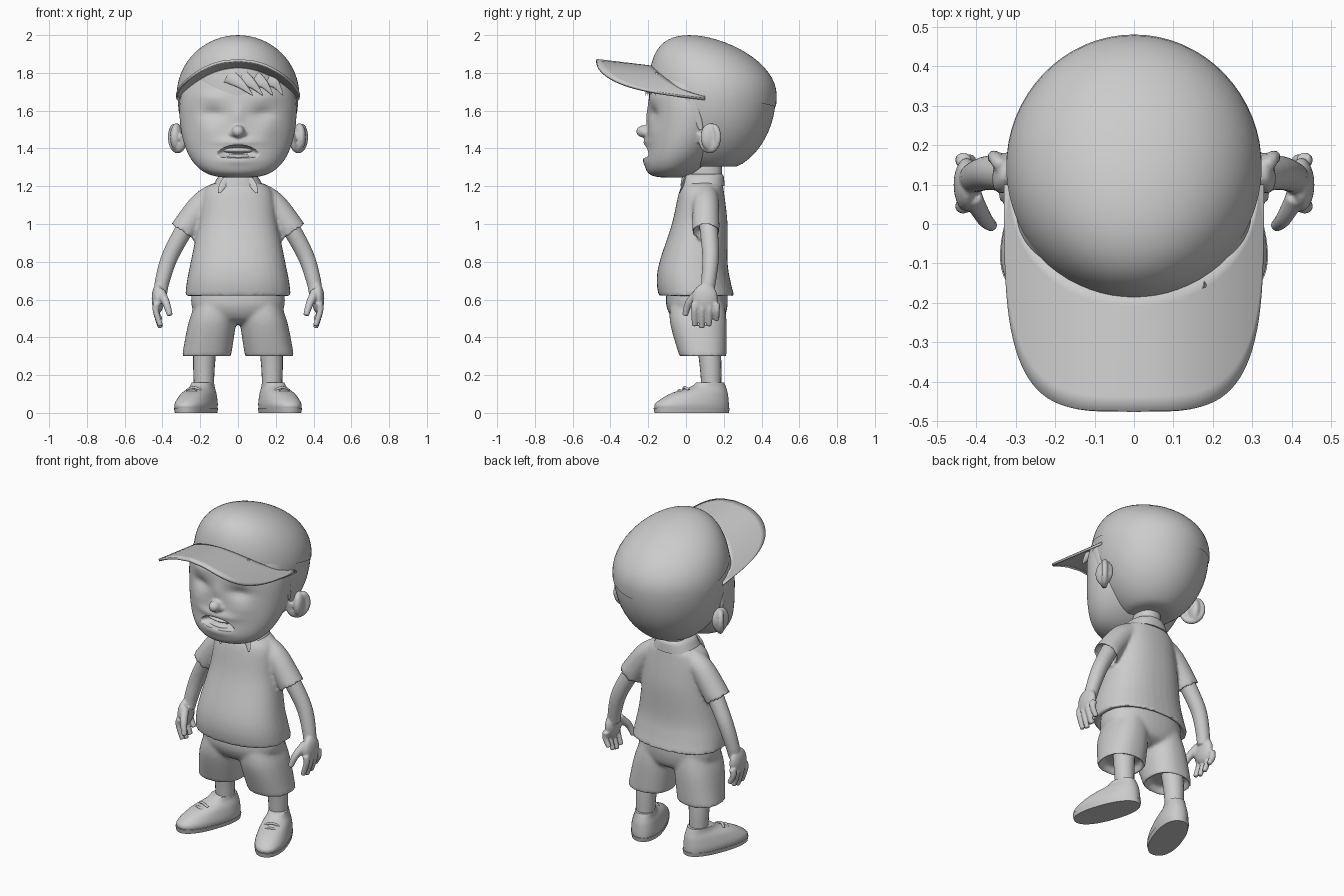
import bpy, bmesh
from math import sin, cos, pi, tau, radians, exp, copysign
from mathutils import Vector, Matrix

default_cube = bpy.data.objects.get("Cube")
if default_cube:
    bpy.data.objects.remove(default_cube)

clay = bpy.data.materials.new("plain grey")
clay.use_nodes = True
clay.diffuse_color = (.6, .6, .6, 1)
clay.node_tree.nodes["Principled BSDF"].inputs["Base Color"].default_value = clay.diffuse_color


def choose(parts):
    bpy.ops.object.select_all(action='DESELECT')
    for part in parts:
        part.select_set(True)
    bpy.context.view_layer.objects.active = parts[0]


def finish(name, builder, mirror=False):
    """Turn a bmesh into a smooth shaded object."""
    bmesh.ops.recalc_face_normals(builder, faces=builder.faces)
    mesh = bpy.data.meshes.new(name)
    builder.to_mesh(mesh)
    builder.free()
    mesh.materials.append(clay)
    part = bpy.data.objects.new(name, mesh)
    bpy.context.collection.objects.link(part)
    choose([part])
    bpy.ops.object.shade_smooth_by_angle(angle=radians(50))
    if mirror:
        part.modifiers.new("mirror", 'MIRROR')
    return part


def fuse(name, parts, voxel, softness):
    """Melt overlapping parts and their mirror images into one skin."""
    choose(parts)
    bpy.ops.object.join()
    whole = parts[0]
    whole.name = name
    whole.modifiers.clear()
    whole.modifiers.new("mirror", 'MIRROR').use_mirror_merge = False
    remesh = whole.modifiers.new("melt", 'REMESH')
    remesh.mode = 'VOXEL'
    remesh.voxel_size = voxel
    remesh.use_smooth_shade = True
    whole.modifiers.new("soften", 'SMOOTH').iterations = softness
    return whole


def spline(keys, steps=6):
    """Smooth curve through the key points."""
    keys = [Vector(key) for key in keys]
    curve = []
    for i, (start, end) in enumerate(zip(keys, keys[1:])):
        before = keys[max(i - 1, 0)]
        after = keys[min(i + 2, len(keys) - 1)]
        leave, arrive = (end - before) / 2, (after - start) / 2
        for step in range(steps):
            t = step / steps
            ease = t * t * (3 - 2 * t)
            curve.append(start.lerp(end, ease) + leave * t * (1 - t) ** 2 - arrive * t * t * (1 - t))
    return curve + [keys[-1]]


def skin(sections, power, count=40):
    """Closed surface through rounded outlines: centre and two half axes."""
    builder = bmesh.new()
    loops = []
    for centre, side, depth in sections:
        loops.append([])
        for k in range(count):
            c, s = cos(tau * k / count), sin(tau * k / count)
            c, s = (copysign(abs(w) ** (2 / power), w) for w in (c, s))
            loops[-1].append(builder.verts.new(centre + side * c + depth * s))
    for upper, lower in zip(loops, loops[1:]):
        for k in range(count):
            builder.faces.new((upper[k], upper[k - 1], lower[k - 1], lower[k]))
    builder.faces.new(loops[0])
    builder.faces.new(loops[-1])
    return builder


def add_hem(sections, lift):
    """Fold the last section inwards to leave a hollow opening."""
    centre, side, depth = sections[-1]
    sections.append((centre, side * .9, depth * .9))
    sections.append((centre + lift, side * .8, depth * .8))


def loft(name, levels, x=0, lean=0, hem=False, mirror=False):
    """Levels from the top down: height, half width, front y, back y."""
    sections = []
    for z, width, front, back in spline(levels):
        centre = Vector((x - lean * (z - levels[-1][0]), (front + back) / 2, z))
        sections.append((centre, Vector((width, 0, 0)), Vector((0, (back - front) / 2, 0))))
    if hem:
        add_hem(sections, Vector((0, 0, .04)))
    return finish(name, skin(sections, power=2.3), mirror)


def tube(name, path, start, end, flat=1, hem=False, mirror=True):
    """Round limb along a path, thinning from start to end."""
    points = spline(path)
    last = len(points) - 1
    sections = []
    for i, point in enumerate(points):
        along = (points[min(i + 1, last)] - points[max(i - 1, 0)]).normalized()
        side = Vector((0, 1, 0)).cross(along).normalized()
        radius = start + (end - start) * i / last
        sections.append((point, side * radius, along.cross(side) * radius * flat))
    if hem:
        add_hem(sections, -along * .04)
    return finish(name, skin(sections, power=2, count=20), mirror)


def sphere(centre, radii, turn=0, detail=32):
    builder = bmesh.new()
    bmesh.ops.create_uvsphere(builder, u_segments=detail * 2, v_segments=detail, radius=1)
    builder.transform(Matrix.Translation(centre) @ Matrix.Rotation(turn, 4, 'Z')
                      @ Matrix.Diagonal(radii).to_4x4())
    return builder


def ball(name, centre, radii, turn=0):
    return finish(name, sphere(centre, radii, turn, detail=16))


def skull(grow):
    """Egg-shaped head: crown leaning forwards, nape longer and flat below."""
    middle = 1.68
    builder = sphere((0, .14, middle), (.32 * grow, .335 * grow, .315 * grow))
    for vert in builder.verts:
        rise = vert.co.z - middle
        if rise > 0:
            vert.co.y -= 1.2 * rise * rise
        else:
            vert.co.z = max(middle + rise * 1.3, 1.305)
    return builder


# Face: a broad jaw swinging forwards, then soft bumps for the features
face = sphere((0, .02, 1.6), (.31, .22, .355), detail=64)
bumps = {
    "eye socket": (.13, 1.585, .06, .03, .02),
    "brow": (.14, 1.67, .08, .03, -.01),
    "cheek": (.15, 1.49, .06, .05, -.01),
    "upper lip": (0, 1.435, .12, .02, -.015),
    "lower lip": (0, 1.335, .1, .02, -.01),
    "nose bridge": (0, 1.57, .03, .05, -.01),
}
for vert in face.verts:
    drop = max(1.6 - vert.co.z, 0)
    fullness = max(1 - (drop / .355) ** 2, .01) ** -.2
    vert.co.x *= fullness
    vert.co.y = vert.co.y * fullness - drop * drop
    if vert.co.y < 0:
        for x, z, width, height, depth in bumps.values():
            across = (abs(vert.co.x) - x) / width
            upwards = (vert.co.z - z) / height
            vert.co.y += depth * exp(-across * across - upwards * upwards)

# Nose and ears melted into the face
rim = []
for step in range(9):
    angle = pi * (.85 - step * .18)
    out = sin(angle)
    rim.append((.32 + .035 * out, .125 + .045 * out, 1.46 - .07 * cos(angle)))
head = fuse("head", [
    finish("face", face),
    ball("nose", (0, -.222, 1.49), (.034, .042, .033)),
    ball("nostrils", (.026, -.205, 1.48), (.02, .025, .02)),
    ball("ears", (.325, .13, 1.46), (.032, .055, .075), turn=.3),
    tube("ear_rims", rim, start=.017, end=.017),
], voxel=.008, softness=3)

# Open mouth with teeth
cutter = ball("mouth_cutter", (0, -.23, 1.385), (.125, .075, .035))
for vert in cutter.data.vertices:
    vert.co.z -= 1.2 * vert.co.x ** 2
cutter.hide_render = True
cutter.hide_set(True)
opening = head.modifiers.new("mouth opening", 'BOOLEAN')
opening.object = cutter
opening.solver = 'EXACT'
for name, z in {"upper_teeth": 1.39, "lower_teeth": 1.355}.items():
    ball(name, (0, -.13, z), (.1, .07, .018))

# Back hair, cap crown and sideburns
finish("back_hair", skull(grow=1))
crown = skull(grow=1.015)
bmesh.ops.bisect_plane(crown, geom=crown.verts[:] + crown.edges[:] + crown.faces[:],
                       plane_co=(0, 0, 1.74), plane_no=(0, .25, 1), clear_inner=True)
finish("cap_crown", crown)
tube("sideburns", [(.285, .03, 1.67), (.295, .05, 1.6), (.295, .08, 1.5)],
     start=.025, end=.005, flat=2)

# Cap brim: arched across and wider at its squared front
brim = bmesh.new()
strips = []
for i in range(49):
    c, s = cos(pi * i / 48), max(sin(pi * i / 48), 0)
    inner = Vector((.31 * c, .1 - .27 * s))
    outer = Vector((copysign(abs(c) ** .5, c) * .325, .1 - .575 * s ** .55))
    strip = []
    for k in range(9):
        spot = inner.lerp(outer, k / 8)
        arch = 1.81 - .12 * spot.y - 1.3 * spot.x ** 2
        strip.append(brim.verts.new((*spot, arch)))
    strips.append(strip)
for left, right in zip(strips, strips[1:]):
    for k in range(8):
        brim.faces.new((left[k], left[k + 1], right[k + 1], right[k]))
thickness = finish("cap_brim", brim).modifiers.new("thickness", 'SOLIDIFY')
thickness.thickness = .014
thickness.offset = 0

# Fringe of pointed locks sweeping to one side under the brim
for i in range(4):
    root, tip = -.05 + .07 * i, .08 + .053 * i
    middle = (root + tip) / 2
    tube(f"fringe_lock_{i + 1}",
         [(root, -.18 + root ** 2, 1.78 - root / 9), (middle, -.205 + middle ** 2, 1.74),
          (tip, -.22 + tip ** 2, 1.68)], start=.045, end=.001, flat=.4, mirror=False)

# Neck, collar, and shirt with sleeves
loft("neck", [(1.34, .07, .02, .19), (1.18, .07, .02, .19)])
loft("collar", [(1.265, .085, 0, .19), (1.25, .105, -.02, .2), (1.2, .135, -.03, .205)], hem=True)
tube("collar_points", [(.04, 0, 1.24), (.08, -.018, 1.205), (.1, -.035, 1.165)],
     start=.035, end=.005, flat=.25)
fuse("shirt", [
    loft("shirt_body", [(1.23, .09, 0, .19), (1.175, .18, -.035, .2), (1, .21, -.075, .22),
                        (.8, .25, -.14, .22), (.7, .27, -.155, .235), (.62, .28, -.145, .255)], hem=True),
    tube("sleeves", [(.1, .105, 1.16), (.19, .105, 1.1), (.295, .105, .955)], start=.065, end=.074, hem=True),
], voxel=.01, softness=4)

# Arms and hands
hands = [
    tube("arms", [(.25, .115, 1.03), (.355, .13, .84), (.4, .12, .7), (.41, .11, .63)], start=.05, end=.034),
    ball("palms", (.424, .1, .605), (.033, .068, .08)),
    tube("thumbs", [(.41, .07, .64), (.38, .015, .58), (.36, -.005, .515)], start=.026, end=.015),
]
for i, finger in enumerate(["index", "middle", "ring", "little"]):
    y = .045 + .039 * i
    tip = .45 + .01 * (i - 1) ** 2
    hands.append(tube(finger, [(.43, y, .58), (.435, y, .54), (.41, y, tip)], start=.02, end=.014))
fuse("arms_and_hands", hands, voxel=.006, softness=3)

# Shorts with hollow legs
fuse("shorts", [
    loft("seat", [(.67, .24, -.1, .22), (.57, .247, -.105, .22), (.5, .2, -.07, .2), (.47, .1, -.01, .15)]),
    loft("shorts_legs", [(.6, .1, -.08, .2), (.48, .125, -.085, .215), (.3, .13, -.035, .215)],
         x=.167, lean=.17, hem=True),
], voxel=.01, softness=8)

# Legs, and shoes turned outwards
tube("legs", [(.17, .115, .42), (.18, .13, .25), (.18, .135, .1)], start=.065, end=.05)
shoes = [loft("shoe_soles", [(.025, .092, -.21, .21), (0, .087, -.205, .205)], mirror=True),
         loft("shoe_uppers", [(.16, .055, .03, .18), (.135, .06, -.01, .19), (.1, .077, -.12, .2),
                              (.05, .09, -.2, .205), (.015, .087, -.2, .205)], mirror=True)]
for name, y, z in [("lower_laces", -.06, .12), ("upper_laces", -.03, .135)]:
    shoes.append(tube(name, [(-.04, y, z - .015), (0, y - .01, z), (.04, y, z - .015)], start=.007, end=.007))
for part in shoes:
    part.data.transform(Matrix.Translation((.222, .03, 0)) @ Matrix.Rotation(radians(20), 4, 'Z'))
